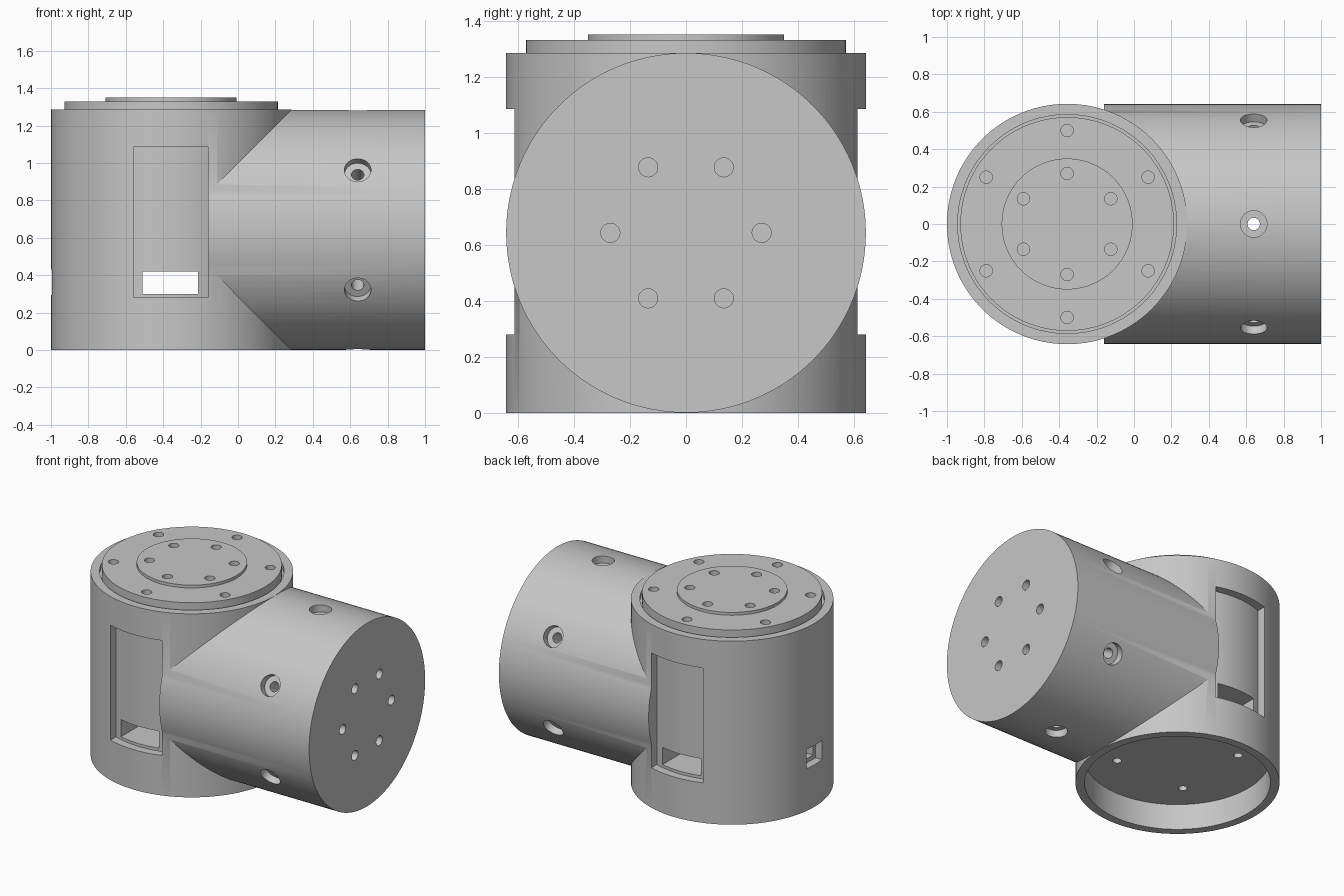
import bpy, math
from mathutils import Vector

if "Cube" in bpy.data.objects:
    bpy.data.objects.remove(bpy.data.objects["Cube"])

R, CX, CZ = 0.6425, -0.3575, 0.6425   # shell radius, upright axis x, sideways axis z

grey = bpy.data.materials.new("light_grey")
grey.diffuse_color = (0.57, 0.57, 0.57, 1)
grey.use_nodes = True
grey.node_tree.nodes["Principled BSDF"].inputs["Base Color"].default_value = grey.diffuse_color


def rod(name, a, b, r, seg=128):
    """Cylinder from point a to point b."""
    a, b = Vector(a), Vector(b)
    d = b - a
    bpy.ops.mesh.primitive_cylinder_add(vertices=seg, radius=r, depth=d.length, location=(a + b) / 2)
    ob = bpy.context.object
    ob.rotation_euler = d.to_track_quat('Z', 'Y').to_euler()
    ob.name = name
    ob.data.materials.append(grey)
    return ob


def box(lo, hi):
    lo, hi = Vector(lo), Vector(hi)
    bpy.ops.mesh.primitive_cube_add(size=1, location=(lo + hi) / 2)
    ob = bpy.context.object
    ob.scale = hi - lo
    ob.data.materials.append(grey)
    return ob


def boolean(target, tool, op='DIFFERENCE'):
    """Apply a boolean and discard the tool."""
    bpy.context.view_layer.update()
    m = target.modifiers.new("bool", 'BOOLEAN')
    m.operation, m.solver, m.object = op, 'EXACT', tool
    bpy.ops.object.select_all(action='DESELECT')
    bpy.context.view_layer.objects.active = target
    target.select_set(True)
    bpy.ops.object.modifier_apply(modifier=m.name)
    bpy.data.objects.remove(tool)


def upright(name, r, z0, z1, seg=128):
    return rod(name, (CX, 0, z0), (CX, 0, z1), r, seg)


def bolt_circle(target, radius, z0, z1):
    for k in range(6):
        t = math.radians(30 + 60 * k)
        x, y = CX + radius * math.cos(t), radius * math.sin(t)
        boolean(target, rod("hole", (x, y, z0), (x, y, z1), 0.033, 32))


# Housing: two crossing cylinders
body = upright("housing", R, 0, 2 * CZ)
boolean(body, rod("arm", (-0.30, 0, CZ), (1, 0, CZ), R - 0.0007), 'UNION')

# Curved side pockets, cut only down to the inner radius
for s in (-1, 1):
    pocket = box((-0.56, min(s * 0.3, s * 0.8), 0.28), (-0.16, max(s * 0.3, s * 0.8), 1.085))
    boolean(pocket, upright("core", 0.585, -0.5, 2))
    boolean(body, pocket)

# Cable slot running through both pockets
boolean(body, box((-0.51, -0.8, 0.30), (-0.215, 0.8, 0.42)))

# Small stepped port on the closed side
boolean(body, box((-1.1, -0.085, 0.295), (-0.945, 0.085, 0.43)))
boolean(body, box((-1.1, -0.055, 0.325), (-0.4, 0.055, 0.405)))

# Bottom recess with four screw holes in its ceiling
boolean(body, upright("recess", 0.585, -0.1, 0.18))
for x in (-0.27, 0.27):
    for y in (-0.27, 0.27):
        boolean(body, rod("hole", (CX + x, y, 0.1), (CX + x, y, 0.27), 0.028, 32))

# Counterbored screw holes around the arm, drilled straight through
for k in range(6):
    t = math.radians(30 + 60 * k)
    d = Vector((0, math.cos(t), math.sin(t)))
    c = Vector((0.64, 0, CZ))
    boolean(body, rod("bore", c + d * 0.59, c + d * 0.75, 0.071, 48))
    if k < 3:
        boolean(body, rod("hole", c - d * 0.8, c + d * 0.8, 0.033, 32))

# Bolt circle on the arm end face
for k in range(6):
    t = math.radians(60 * k)
    y, z = 0.27 * math.cos(t), CZ + 0.27 * math.sin(t)
    boolean(body, rod("hole", (0.88, y, z), (1.1, y, z), 0.034, 32))

# Shallow seat that leaves a thin groove around the collar
boolean(body, upright("seat", 0.585, 1.255, 1.4))

# Rotating collar and output disc with their bolt circles
collar = upright("collar", 0.571, 1.255, 1.33)
bolt_circle(collar, 0.50, 1.27, 1.4)
bolt_circle(collar, 0.27, 1.27, 1.4)
disc = upright("output_disc", 0.35, 1.33, 1.35)
bolt_circle(disc, 0.27, 1.3, 1.4)

for ob in (body, collar, disc):
    bpy.ops.object.select_all(action='DESELECT')
    bpy.context.view_layer.objects.active = ob
    ob.select_set(True)
    bpy.ops.object.shade_smooth_by_angle(angle=math.radians(30))
